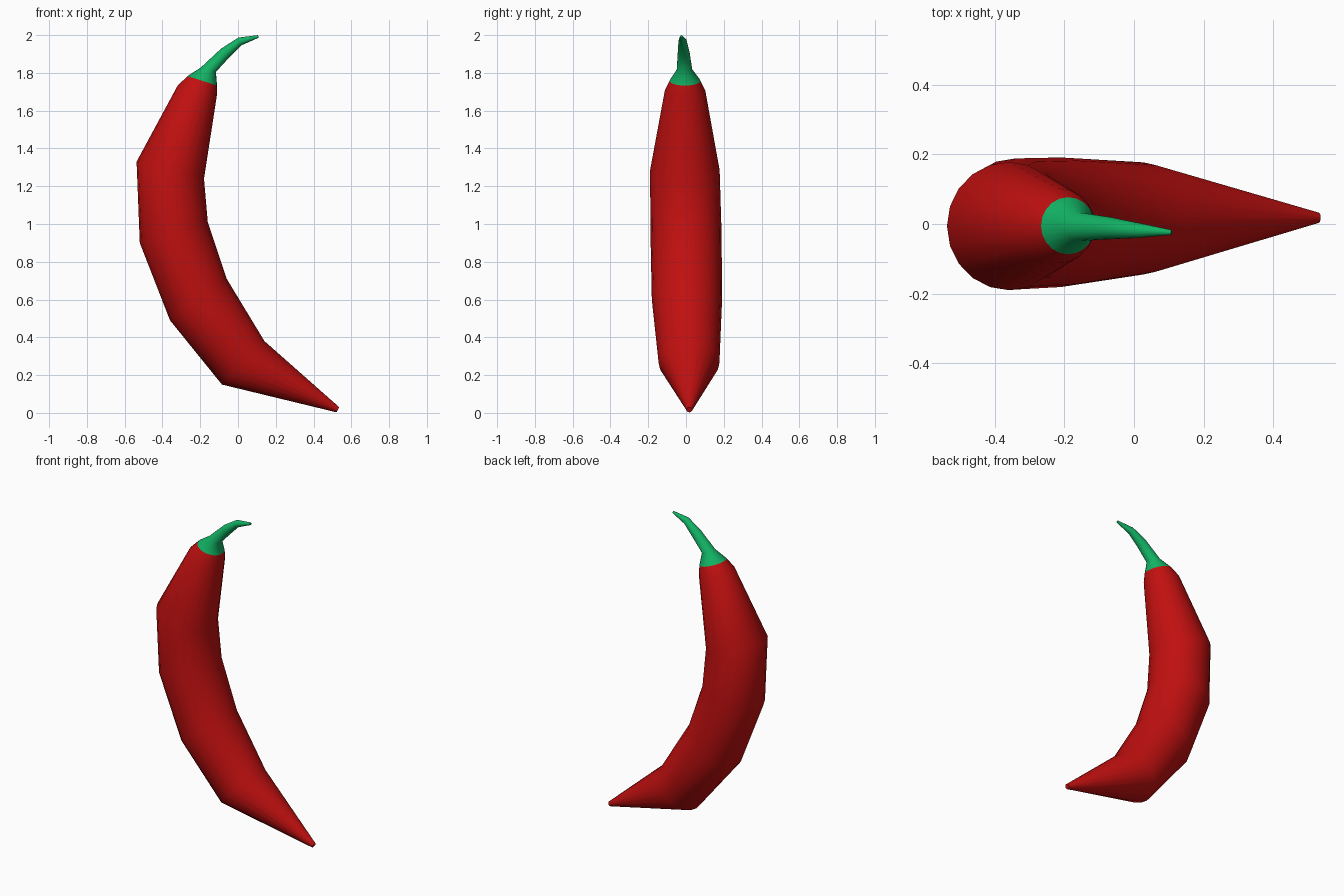
import bpy, bmesh, math
from mathutils import Vector

if "Cube" in bpy.data.objects:
    bpy.data.objects.remove(bpy.data.objects["Cube"])

SIDES = 20


def material(name, rgb):
    m = bpy.data.materials.new(name)
    m.diffuse_color = (*rgb, 1.0)
    m.use_nodes = True
    m.node_tree.nodes["Principled BSDF"].inputs["Base Color"].default_value = m.diffuse_color
    return m


def bent_tube(name, rings, mat):
    """Skin rings given as (left x, left z, right x, right z, centre y)."""
    bm = bmesh.new()
    loops = []
    for lx, lz, rx, rz, cy in rings:
        left, right = Vector((lx, cy, lz)), Vector((rx, cy, rz))
        centre, across = (left + right) / 2, (right - left) / 2
        depth = Vector((0, across.length, 0))
        loops.append([bm.verts.new(centre + across * math.cos(a) + depth * math.sin(a))
                      for a in (2 * math.pi * i / SIDES for i in range(SIDES))])
    for low, high in zip(loops, loops[1:]):
        for i in range(SIDES):
            j = (i + 1) % SIDES
            bm.faces.new((low[i], low[j], high[j], high[i]))
    bm.faces.new(loops[0][::-1])
    bm.faces.new(loops[-1])
    bmesh.ops.recalc_face_normals(bm, faces=bm.faces)
    mesh = bpy.data.meshes.new(name)
    bm.to_mesh(mesh)
    bm.free()
    mesh.materials.append(mat)
    obj = bpy.data.objects.new(name, mesh)
    bpy.context.collection.objects.link(obj)
    bpy.ops.object.select_all(action='DESELECT')
    obj.select_set(True)
    bpy.context.view_layer.objects.active = obj
    bpy.ops.object.shade_smooth_by_angle(angle=math.radians(60))
    return obj


red = material("pepper red", (0.53, 0.005, 0.005))
green = material("stem green", (0.006, 0.44, 0.125))

# Curved pepper body, from the pointed tip up to the shoulder
bent_tube("pepper_body", [
    (0.522, 0.003, 0.536, 0.030, 0.018),
    (-0.085, 0.150, 0.140, 0.380, 0.016),
    (-0.360, 0.490, -0.060, 0.710, 0.005),
    (-0.520, 0.900, -0.160, 1.010, 0.000),
    (-0.537, 1.330, -0.180, 1.240, -0.006),
    (-0.320, 1.732, -0.112, 1.680, -0.005),
    (-0.267, 1.783, -0.111, 1.733, -0.005),
], red)

# Flared cap running into the bent stem
bent_tube("stem", [
    (-0.267, 1.783, -0.111, 1.733, -0.005),
    (-0.195, 1.830, -0.117, 1.805, -0.008),
    (-0.090, 1.928, -0.048, 1.880, -0.012),
    (0.002, 1.987, 0.016, 1.945, -0.018),
    (0.106, 2.000, 0.109, 1.986, -0.024),
], green)
